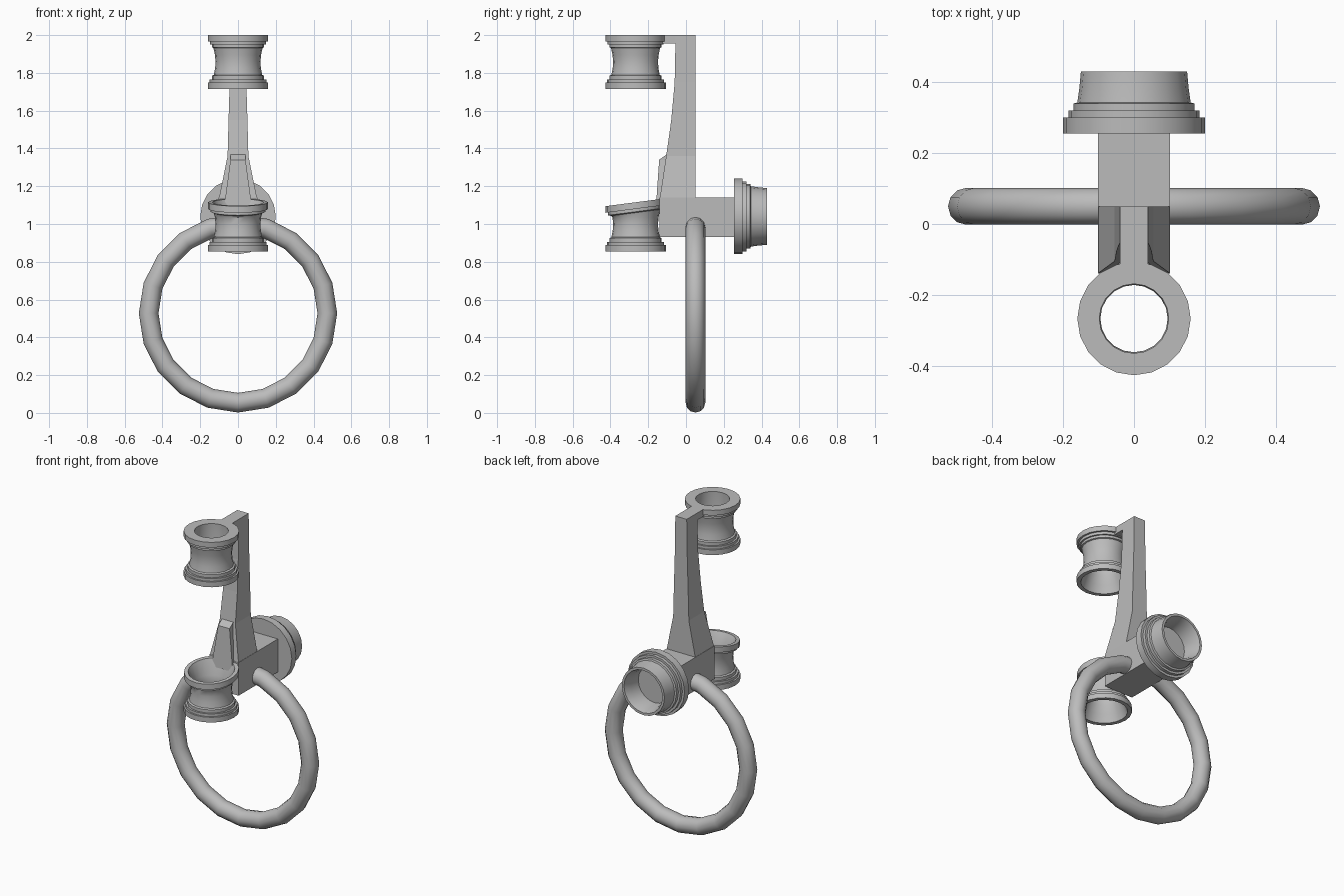
import bpy, bmesh, math
from mathutils import Matrix

cube = bpy.data.objects.get("Cube")
if cube:
    bpy.data.objects.remove(cube, do_unlink=True)

GREY = (0.5, 0.5, 0.5, 1)
metal = bpy.data.materials.new("grey metal")
metal.use_nodes = True
metal.diffuse_color = GREY
metal.node_tree.nodes["Principled BSDF"].inputs["Base Color"].default_value = GREY


def finish(bm, name, smooth=False):
    """Turn a bmesh into a named grey object."""
    bmesh.ops.recalc_face_normals(bm, faces=bm.faces)
    mesh = bpy.data.meshes.new(name)
    bm.to_mesh(mesh)
    bm.free()
    obj = bpy.data.objects.new(name, mesh)
    bpy.context.collection.objects.link(obj)
    mesh.materials.append(metal)
    if smooth:
        shade(obj)
    return obj


def shade(obj):
    bpy.ops.object.select_all(action='DESELECT')
    obj.select_set(True)
    bpy.context.view_layer.objects.active = obj
    bpy.ops.object.shade_smooth_by_angle(angle=math.radians(35))


def lathe(name, profile, matrix, sides=20, tilt=0):
    """Spin a closed (radius, height) outline; tilt slants the upper end."""
    bm = bmesh.new()
    rings = []
    for r, h in profile:
        angles = [2 * math.pi * i / sides for i in range(sides)]
        rings.append([bm.verts.new((r * math.cos(a), r * math.sin(a),
                      h + (tilt * r * math.sin(a) if h > 0.2 else 0))) for a in angles])
    for k, ring in enumerate(rings):
        after = rings[(k + 1) % len(rings)]
        for i in range(sides):
            j = (i + 1) % sides
            bm.faces.new((ring[i], ring[j], after[j], after[i]))
    bm.transform(matrix)
    return finish(bm, name, True)


def loft(name, sections):
    """Stack rectangles given as (z, half width, front y, back y)."""
    bm = bmesh.new()
    loops = [[bm.verts.new(p) for p in
              ((-w, f, z), (w, f, z), (w, b, z), (-w, b, z))]
             for z, w, f, b in sections]
    bm.faces.new(loops[0])
    bm.faces.new(loops[-1])
    for low, high in zip(loops, loops[1:]):
        for i in range(4):
            j = (i + 1) % 4
            bm.faces.new((low[i], low[j], high[j], high[i]))
    return finish(bm, name)


# Stepped flange and waist shared by both spools, then their own upper ends
base = [(0.135, 0), (0.16, 0), (0.16, 0.033), (0.15, 0.033), (0.15, 0.05),
        (0.138, 0.05), (0.138, 0.07), (0.128, 0.075), (0.121, 0.11),
        (0.119, 0.145), (0.122, 0.18)]
bore = [(0.1, 0.18), (0.095, 0.145), (0.1, 0.1), (0.12, 0.05)]
upper_end = [(0.13, 0.217), (0.138, 0.22), (0.138, 0.235), (0.148, 0.235),
             (0.148, 0.252), (0.16, 0.252), (0.16, 0.285), (0.098, 0.285)]
lower_end = [(0.13, 0.205), (0.145, 0.21), (0.145, 0.225),
             (0.158, 0.225), (0.158, 0.26), (0.135, 0.26)]
lathe("upper_spool", base + upper_end + bore, Matrix.Translation((0, -0.267, 1.715)))
lathe("lower_spool", base + lower_end + bore, Matrix.Translation((0, -0.267, 0.855)), tilt=0.13)

# Hollow stepped socket facing backwards
socket = [(0, 0), (0.2, 0), (0.2, 0.045), (0.185, 0.045), (0.185, 0.065),
          (0.171, 0.065), (0.171, 0.085), (0.16, 0.088), (0.154, 0.13), (0.15, 0.175),
          (0.135, 0.175), (0.12, 0.13), (0.115, 0.06), (0, 0.06)]
bm_axis = Matrix.Translation((0, 0.255, 1.04)) @ Matrix.Rotation(-math.pi / 2, 4, 'X')
rear = lathe("rear_socket", socket, bm_axis)
bm = bmesh.new()
bm.from_mesh(rear.data)
bmesh.ops.remove_doubles(bm, verts=bm.verts, dist=0.0001)
bmesh.ops.recalc_face_normals(bm, faces=bm.faces)
bm.to_mesh(rear.data)
bm.free()

# Bracket: horizontal arm, tapered upright, front gusset and top bridge
loft("horizontal_arm", [(0.93, 0.102, -0.14, 0.26), (1.14, 0.102, -0.14, 0.26)])
loft("upright", [(1.1, 0.102, -0.14, 0.05), (1.14, 0.1, -0.138, 0.05),
                 (1.36, 0.055, -0.105, 0.05), (1.55, 0.05, -0.078, 0.05),
                 (1.75, 0.044, -0.06, 0.05), (2.0, 0.04, -0.055, 0.05)])
loft("front_gusset", [(1.08, 0.075, -0.16, -0.05), (1.34, 0.04, -0.142, -0.05),
                      (1.37, 0.04, -0.1, -0.05)])
loft("top_bridge", [(1.955, 0.04, -0.15, 0), (2.0, 0.04, -0.15, 0)])

# Hanging ring
bpy.ops.mesh.primitive_torus_add(major_segments=20, minor_segments=12,
                                 major_radius=0.473, minor_radius=0.052,
                                 location=(0, 0.05, 0.527),
                                 rotation=(math.pi / 2, 0, 0))
ring = bpy.context.object
ring.name = "hanging_ring"
ring.data.materials.append(metal)
shade(ring)
